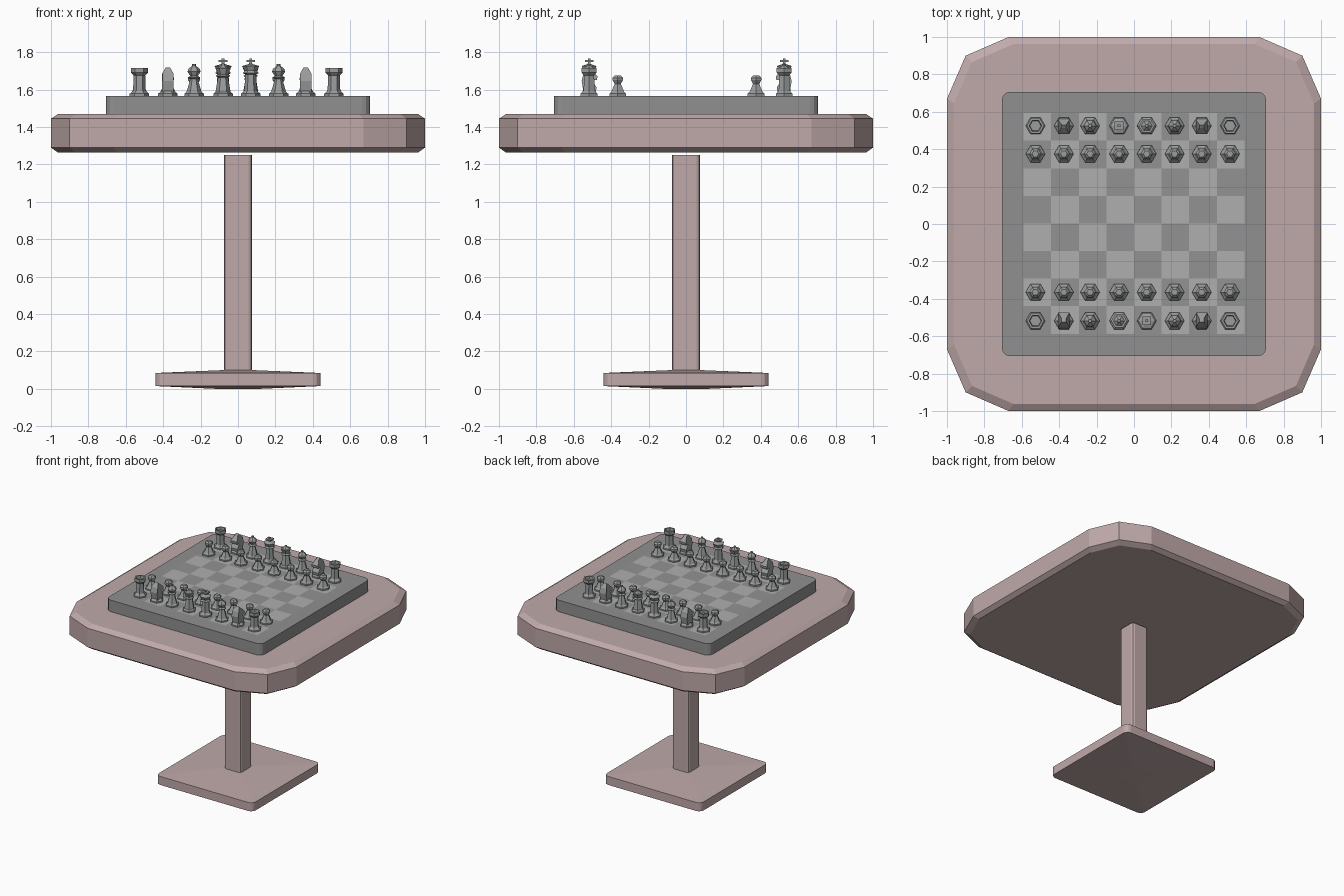
import bpy, bmesh, math
from mathutils import Matrix

if "Cube" in bpy.data.objects:
    bpy.data.objects.remove(bpy.data.objects["Cube"])

def material(name, rgb):
    m = bpy.data.materials.new(name)
    m.diffuse_color = (*rgb, 1)
    m.use_nodes = True
    m.node_tree.nodes["Principled BSDF"].inputs["Base Color"].default_value = m.diffuse_color
    return m

PINK = material("pink_wood", (0.53, 0.40, 0.40))
FRAME = material("frame_grey", (0.28, 0.28, 0.28))
LIGHT = material("light_square", (0.43, 0.43, 0.43))
DARK = material("dark_square", (0.29, 0.29, 0.29))
STONE = material("piece_grey", (0.33, 0.34, 0.34))

def finish(bm, name, *mats):
    bmesh.ops.recalc_face_normals(bm, faces=bm.faces)
    me = bpy.data.meshes.new(name)
    bm.to_mesh(me)
    bm.free()
    ob = bpy.data.objects.new(name, me)
    for m in mats:
        me.materials.append(m)
    bpy.context.collection.objects.link(ob)
    return ob

def stack(bm, rings):
    """Join a list of equal-length point rings and cap both ends."""
    rows = [[bm.verts.new(p) for p in r] for r in rings]
    n = len(rows[0])
    for a, b in zip(rows, rows[1:]):
        for i in range(n):
            j = (i + 1) % n
            bm.faces.new((a[i], a[j], b[j], b[i]))
    bm.faces.new(rows[0][::-1])
    bm.faces.new(rows[-1])

def corners(pts, z, s=1.0):
    """Rotate one corner's points around all four corners."""
    out = []
    for k in range(4):
        c, d = [(1, 0), (0, 1), (-1, 0), (0, -1)][k]
        out += [((x * c - y * d) * s, (x * d + y * c) * s, z) for x, y in pts]
    return out

def round_corner(h, r, n=3):
    return [(h - r + r * math.cos(a), h - r + r * math.sin(a))
            for a in [math.pi / 2 * i / n for i in range(n + 1)]]

def slab(name, mat, layers):
    bm = bmesh.new()
    stack(bm, [corners(pts, z, s) for pts, z, s in layers])
    return finish(bm, name, mat)

# Table top, column and foot
edge = [(1, -0.67), (1, 0.67), (0.9, 0.9)]
edge = edge[1:] + [(0.67, 1)]
slab("table_top", PINK, [(edge, 1.265, 0.965), (edge, 1.29, 1),
                         (edge, 1.445, 1), (edge, 1.47, 0.962)])
column = round_corner(0.075, 0.02, 2)
slab("column", PINK, [(column, 0.095, 1), (column, 1.25, 1)])
foot = round_corner(0.44, 0.04)
slab("foot", PINK, [(foot, 0, 0.25), (foot, 0.015, 1),
                    (foot, 0.085, 1), (foot, 0.1, 0.2)])

# Board and squares
frame = round_corner(0.707, 0.045)
slab("board", FRAME, [(frame, 1.47, 1), (frame, 1.565, 1)])
bm = bmesh.new()
bmesh.ops.create_grid(bm, x_segments=8, y_segments=8, size=0.59,
                      matrix=Matrix.Translation((0, 0.003, 1.567)))
for f in bm.faces:
    c = f.calc_center_median()
    f.material_index = (math.floor(c.x / 0.1475) + math.floor(c.y / 0.1475)) % 2 == 0
finish(bm, "squares", LIGHT, DARK)

# Six-sided turned pieces: (radius, height) profiles
FOOT = [(0.052, 0), (0.052, 0.012), (0.04, 0.022)]
PROFILES = {
    "pawn": FOOT + [(0.019, 0.065), (0.032, 0.085), (0.032, 0.097), (0.018, 0.11)],
    "rook": FOOT + [(0.034, 0.03), (0.031, 0.11), (0.046, 0.125), (0.046, 0.15),
                    (0.034, 0.15), (0.03, 0.13)],
    "knight": FOOT + [(0.034, 0.03)],
    "bishop": FOOT + [(0.02, 0.09), (0.034, 0.098), (0.021, 0.108), (0.035, 0.13),
                      (0.03, 0.145), (0.01, 0.162), (0.01, 0.17)],
    "queen": FOOT + [(0.027, 0.10), (0.04, 0.107), (0.027, 0.116), (0.042, 0.15),
                     (0.03, 0.15), (0.012, 0.164), (0.008, 0.175)],
    "king": FOOT + [(0.034, 0.03), (0.029, 0.115), (0.042, 0.122), (0.033, 0.135),
                    (0.046, 0.16), (0.012, 0.17)],
}

def box(bm, size, z):
    bmesh.ops.create_cube(bm, size=1, matrix=Matrix.Translation((0, 0, z))
                          @ Matrix.Diagonal((*size, 1)))

def piece_mesh(kind):
    bm = bmesh.new()
    stack(bm, [[(r * math.cos(i * math.pi / 3), r * math.sin(i * math.pi / 3), z)
                for i in range(6)] for r, z in PROFILES[kind]])
    if kind == "king":  # cross finial
        box(bm, (0.014, 0.014, 0.035), 0.183)
        box(bm, (0.046, 0.046, 0.011), 0.186)
    if kind == "knight":  # horse head, profile in y-z facing +y
        side = [(-0.03, 0.02), (0.035, 0.02), (0.04, 0.045), (0.015, 0.085), (0.042, 0.085),
                (0.045, 0.105), (0.012, 0.14), (-0.005, 0.152), (-0.03, 0.12), (-0.04, 0.08)]
        vs = [bm.verts.new((-0.03 + 0.018 * (z > 0.13), y, z)) for y, z in side]
        ws = [bm.verts.new((0.03 - 0.018 * (z > 0.13), y, z)) for y, z in side]
        bm.faces.new(vs)
        bm.faces.new(ws[::-1])
        for i in range(len(side)):
            j = (i + 1) % len(side)
            bm.faces.new((vs[i], ws[i], ws[j], vs[j]))
    bmesh.ops.recalc_face_normals(bm, faces=bm.faces)
    me = bpy.data.meshes.new(kind)
    bm.to_mesh(me)
    bm.free()
    me.materials.append(STONE)
    return me

MESH = {k: piece_mesh(k) for k in PROFILES}

# Both armies; the far side is the near side turned half round
FILES = [-0.527, -0.375, -0.235, -0.08, 0.068, 0.217, 0.362, 0.513]
ORDER = ["rook", "knight", "bishop", "queen", "king", "bishop", "knight", "rook"]
for side, back, front, turn in (("near", -0.518, -0.365, 0), ("far", 0.525, 0.375, math.pi)):
    order = ORDER if side == "near" else ORDER[::-1]
    for i, x in enumerate(FILES):
        for kind, y in ((order[i], back), ("pawn", front)):
            ob = bpy.data.objects.new(f"{side}_{kind}_{i + 1}", MESH[kind])
            ob.location = (x, y, 1.566)
            ob.rotation_euler.z = turn
            bpy.context.collection.objects.link(ob)
